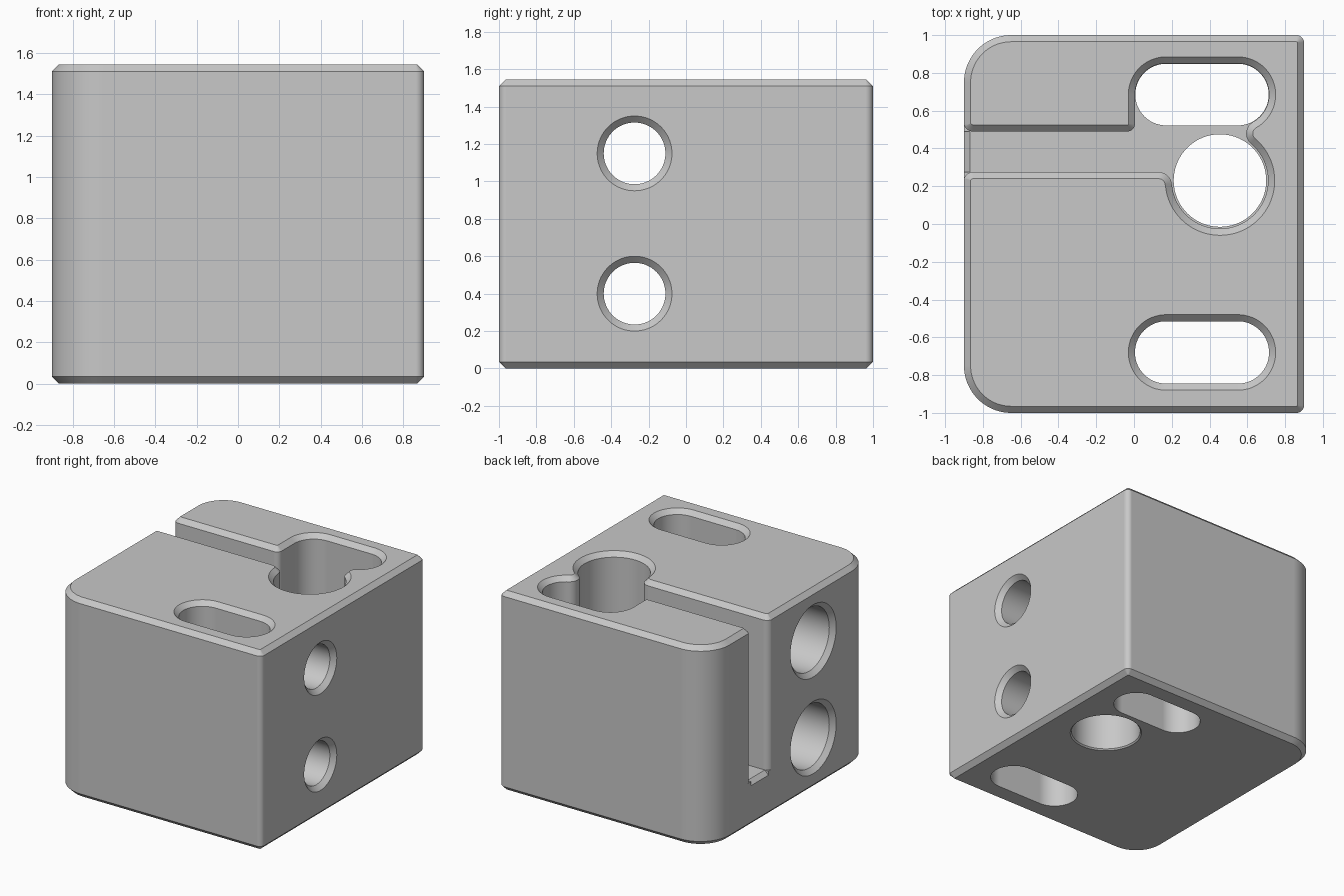
import bpy, bmesh
from math import radians, degrees, cos, sin, atan2, pi
from mathutils import Matrix

cube = bpy.data.objects.get("Cube")
if cube:
    bpy.data.objects.remove(cube, do_unlink=True)

H = 1.545      # block height
C = 0.035      # chamfer width
FLOOR = 0.35   # floor of the clamping groove

grey = bpy.data.materials.new("light_grey")
grey.use_nodes = True
grey.diffuse_color = (0.58, 0.58, 0.58, 1)
grey.node_tree.nodes["Principled BSDF"].inputs["Base Color"].default_value = (0.58, 0.58, 0.58, 1)


def outline(arcs, d):
    """Points along tangent arcs (x, y, radius, start, end), grown outward by d."""
    pts = []
    for x, y, r, a0, a1 in arcs:
        if r == 0:
            pts.append((x, y))
            continue
        rad = r + d if a1 > a0 else r - d
        n = max(4, round(abs(a1 - a0) / 5))
        for i in range(n + 1):
            a = radians(a0 + (a1 - a0) * i / n)
            pts.append((x + rad * cos(a), y + rad * sin(a)))
    return pts


def loft(name, arcs, sections, matrix=Matrix()):
    """Solid through copies of one outline; sections are (growth, height)."""
    bm = bmesh.new()
    rings = [[bm.verts.new((x, y, z)) for x, y in outline(arcs, d)] for d, z in sections]
    n = len(rings[0])
    for low, high in zip(rings, rings[1:]):
        for i in range(n):
            j = (i + 1) % n
            bm.faces.new((low[i], low[j], high[j], high[i]))
    bm.faces.new(rings[0][::-1])
    bm.faces.new(rings[-1])
    bmesh.ops.remove_doubles(bm, verts=bm.verts, dist=1e-5)
    bm.transform(matrix)
    bmesh.ops.recalc_face_normals(bm, faces=bm.faces)
    mesh = bpy.data.meshes.new(name)
    bm.to_mesh(mesh)
    bm.free()
    mesh.materials.append(grey)
    obj = bpy.data.objects.new(name, mesh)
    bpy.context.collection.objects.link(obj)
    return obj


def angle(p, q):
    return degrees(atan2(q[1] - p[1], q[0] - p[0]))


def stadium(y):
    return [(0.55, y, 0.165, -90, 90), (0.17, y, 0.165, 90, 270)]


def circle(x, y, r):
    return [(x, y, r, 0, 180), (x, y, r, 180, 360)]


# Main block: two broad and two tight vertical corners, chamfered top and bottom
block = loft("clamp_block", [
    (0.86, 0.96, 0.04, 0, 90), (-0.65, 0.75, 0.25, 90, 180),
    (-0.65, -0.75, 0.25, 180, 270), (0.86, -0.96, 0.04, 270, 360),
], [(-C, 0), (0, C), (0, H - C), (-C, H)])

top_flare = [(0, H - C), (C, H), (C, H + 0.1)]
cutters = []

# Pocket: groove from the side, running into the main bore and the rear slot
bore, slot, throat, lip = (0.455, 0.23), (0.55, 0.685), (0.664, 0.479), (0.13, 0.205)
pocket = [
    (-1.0, 0.225, 0, 0, 0),
    (-0.852, 0.225, 0.05, 180, 90),
    (*lip, 0.07, 90, angle(lip, bore)),
    (*bore, 0.255, angle(bore, lip) % 360, 360 + angle(bore, throat)),
    (*throat, 0.07, angle(throat, bore) % 360, angle(throat, slot)),
    (*slot, 0.165, angle(slot, throat), 90),
    (0.17, 0.685, 0.165, 90, 180),
    (-0.035, 0.53, 0.04, 0, -90),
    (-0.852, 0.54, 0.05, -90, -180),
    (-1.0, 0.54, 0, 0, 0),
]
cutters.append(loft("pocket_cutter", pocket, [(0, FLOOR)] + top_flare))

# Through openings below the pocket, and the separate front slot
cutters.append(loft("rear_slot_cutter", stadium(0.685), [(-0.002, -0.1), (-0.002, FLOOR + 0.05)]))
cutters.append(loft("bore_cutter", circle(*bore, 0.245),
                    [(0.01, -0.1), (0.01, 0), (0, 0.01), (0, FLOOR + 0.05)]))
cutters.append(loft("front_slot_cutter", stadium(-0.68), [(0, -0.1)] + top_flare))

# Counterbored cross holes
sideways = Matrix.Rotation(pi / 2, 4, "Y")
for z in (0.40, 1.15):
    cutters.append(loft("cross_hole_cutter", circle(-z, -0.275, 0.165), [
        (0.08 + C, -1), (0.08 + C, -0.9), (0.08, -0.9 + C), (0.08, -0.1),
        (0, -0.1), (0, 0.9 - C), (C, 0.9), (C, 1)], sideways))

# Bevel on the outer edge of the groove floor
bpy.ops.mesh.primitive_cube_add(size=1, location=(-0.9, 0.3825, FLOOR), rotation=(0, pi / 4, 0))
wedge = bpy.context.object
wedge.name = "floor_bevel_cutter"
wedge.scale = (0.045, 0.214, 0.045)
wedge.data.materials.append(grey)
cutters.append(wedge)

# Cut everything out of the block
bpy.ops.object.select_all(action="DESELECT")
bpy.context.view_layer.objects.active = block
block.select_set(True)
for cutter in cutters:
    cutter.hide_render = True
    mod = block.modifiers.new("cut", "BOOLEAN")
    mod.operation = "DIFFERENCE"
    mod.solver = "EXACT"
    mod.object = cutter
    bpy.ops.object.modifier_apply(modifier=mod.name)
for cutter in cutters:
    bpy.data.objects.remove(cutter, do_unlink=True)

# Smooth curved walls, crisp chamfer edges, flat large faces
bpy.ops.object.shade_smooth_by_angle(angle=radians(25))
normals = block.modifiers.new("flat_faces", "WEIGHTED_NORMAL")
normals.keep_sharp = True
